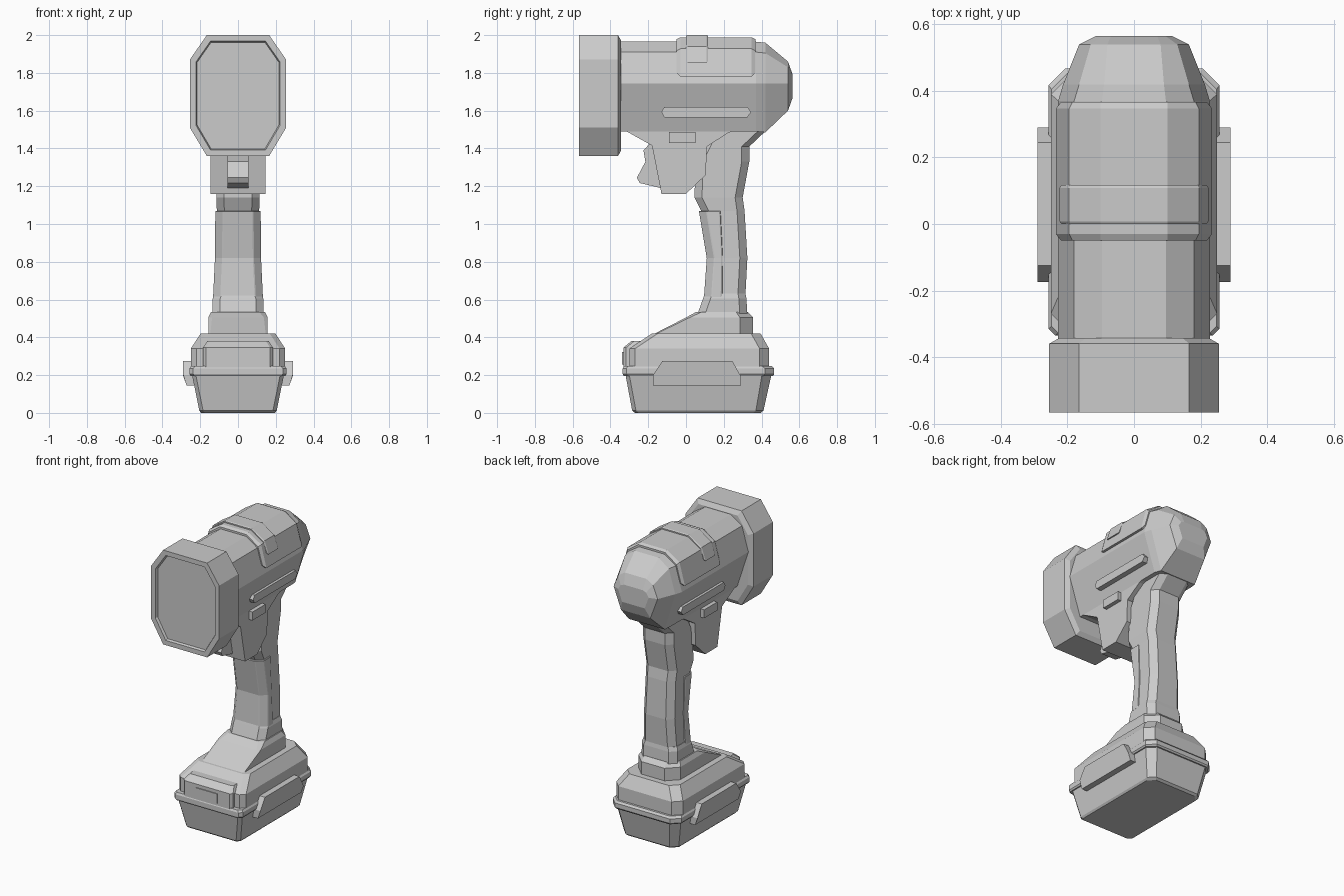
import bpy, bmesh
from mathutils import Vector


def finish(name, bm, bevel=0.0):
    bmesh.ops.recalc_face_normals(bm, faces=bm.faces)
    me = bpy.data.meshes.new(name)
    bm.to_mesh(me)
    bm.free()
    ob = bpy.data.objects.new(name, me)
    bpy.context.collection.objects.link(ob)
    if bevel:
        m = ob.modifiers.new("bevel", 'BEVEL')
        m.width, m.segments, m.limit_method = bevel, 1, 'ANGLE'
        m.angle_limit = 0.6
    return ob


def loft(name, rings, bevel=0.0):
    """Skin a list of equal-length vertex rings and cap both ends."""
    bm = bmesh.new()
    vs = [[bm.verts.new(p) for p in r] for r in rings]
    n = len(vs[0])
    for a, b in zip(vs, vs[1:]):
        for i in range(n):
            j = (i + 1) % n
            bm.faces.new((a[i], a[j], b[j], b[i]))
    bm.faces.new(vs[0])
    bm.faces.new(vs[-1])
    return finish(name, bm, bevel)


def section(y, half):
    """Mirrored cross-section in xz at a given y."""
    return [(x, y, z) for x, z in half] + [(-x, y, z) for x, z in reversed(half)]


def plan(z, y0, y1, hw, cf=0.04, cb=0.04):
    """Rectangle in xy with chamfered front and back corners."""
    half = [(hw - cf, y0), (hw, y0 + cf), (hw, y1 - cb), (hw - cb, y1)]
    return [(x, y, z) for x, y in half] + [(-x, y, z) for x, y in reversed(half)]


def slab(name, prof, x0, x1, bevel=0.0):
    """Side profile in yz extruded from x0 to x1."""
    return loft(name, [[(x, y, z) for y, z in prof] for x in (x0, x1)], bevel)


# Lamp head with recessed lens
def head_ring(y, d):
    return section(y, [(0.165 - d * 0.6, 2.0 - d), (0.255 - d, 1.87 - d * 0.4),
                       (0.255 - d, 1.51 + d * 0.4), (0.165 - d * 0.6, 1.36 + d)])


loft("lamp_head", [head_ring(-0.343, 0.03), head_ring(-0.36, 0),
                   head_ring(-0.567, 0), head_ring(-0.567, 0.032),
                   head_ring(-0.55, 0.038)])

# Motor body with rounded rear
full = [(0.096, 1.965), (0.18, 1.91), (0.228, 1.745), (0.145, 1.49)]
loft("main_body", [
    section(-0.35, full), section(0.37, full),
    section(0.42, [(0.09, 1.96), (0.165, 1.905), (0.213, 1.745), (0.135, 1.485)]),
    section(0.54, [(0.08, 1.86), (0.13, 1.83), (0.165, 1.745), (0.11, 1.6)]),
    section(0.565, [(0.07, 1.79), (0.095, 1.78), (0.115, 1.75), (0.085, 1.67)])])


# Saddle pad over the top and its strap
def saddle(name, y0, y1, c, low, wide, top):
    def ring(y, lift, d):
        return section(y, [(wide - lift * 0.3 - d, low + lift),
                           (0.195 - d, 1.925 + (top - 1.985) - d), (0.1, top - d)])
    loft(name, [ring(y0, c, c * 0.5), ring(y0 + c, 0, 0),
                ring(y1 - c, 0, 0), ring(y1, c, c * 0.5)])


saddle("top_pad", -0.05, 0.367, 0.02, 1.78, 0.235, 1.988)
saddle("pad_strap", 0.0, 0.117, 0.008, 1.855, 0.224, 2.0)

# Trigger housing and trigger
slab("trigger_housing", [(-0.35, 1.51), (-0.18, 1.415), (-0.13, 1.16), (0.0, 1.16),
                         (0.105, 1.26), (0.11, 1.41), (0.225, 1.483), (0.3, 1.51)],
     -0.145, 0.145)
slab("trigger", [(-0.17, 1.45), (-0.225, 1.39), (-0.215, 1.33), (-0.26, 1.245),
                 (-0.245, 1.217), (-0.11, 1.185), (-0.1, 1.43)], -0.055, 0.055)

# Side ridges, buttons and battery clips on both sides
for s, side in ((1, "right"), (-1, "left")):
    slab(side + "_ridge", [(-0.13, 1.593), (-0.115, 1.565), (0.325, 1.565),
                           (0.345, 1.593), (0.325, 1.62), (-0.115, 1.62)],
         s * 0.14, s * 0.205)
    slab(side + "_button", [(-0.09, 1.43), (0.05, 1.43), (0.05, 1.487), (-0.09, 1.487)],
         s * 0.13, s * 0.172)
    clip = [(-0.175, 0.145), (0.29, 0.145), (0.29, 0.195), (0.245, 0.275),
            (-0.125, 0.275), (-0.175, 0.2)]
    loft(side + "_clip", [[(s * 0.22, y, z) for y, z in clip],
                          [(s * (0.272 if z < 0.15 else 0.29), y, z) for y, z in clip]])

# Handle
loft("handle", [plan(z, y0, y1, hw) for z, y0, y1, hw in (
    (0.50, 0.08, 0.315, 0.122), (0.63, 0.108, 0.315, 0.122), (0.82, 0.125, 0.325, 0.115),
    (1.07, 0.08, 0.31, 0.112), (1.14, 0.045, 0.30, 0.115), (1.33, 0.05, 0.335, 0.115),
    (1.41, 0.09, 0.335, 0.115), (1.5, 0.13, 0.43, 0.115))])

# Soft grip insert on the handle front
loft("grip_insert", [plan(z, y0, y1, hw, 0.04, 0.005) for z, y0, y1, hw in (
    (0.61, 0.095, 0.192, 0.132), (0.82, 0.11, 0.195, 0.122), (1.07, 0.068, 0.183, 0.12))],
    0.004)

# Collar and ramp joining the handle to the base
loft("handle_collar", [plan(0.52, 0.06, 0.325, 0.134), plan(0.605, 0.09, 0.32, 0.134),
                       plan(0.632, 0.1, 0.315, 0.125)])
loft("base_ramp", [plan(0.415, -0.175, 0.355, 0.157, 0.01, 0.07),
                   plan(0.505, 0.0, 0.355, 0.157, 0.02, 0.07),
                   plan(0.535, 0.055, 0.325, 0.142, 0.03, 0.06)])

# Battery shoe, front plate and latch
loft("battery_shoe", [plan(0.23, -0.30, 0.44, 0.25, 0.03, 0.05),
                      plan(0.34, -0.30, 0.44, 0.25, 0.03, 0.05),
                      plan(0.42, -0.18, 0.395, 0.198, 0.03, 0.05)])
loft("front_plate", [plan(0.23, -0.332, -0.1, 0.185, 0.015, 0.005),
                     plan(0.345, -0.332, -0.1, 0.185, 0.015, 0.005),
                     plan(0.38, -0.29, -0.1, 0.163, 0.015, 0.005)])
slab("latch_button", [(-0.338, 0.257), (-0.338, 0.322), (-0.3, 0.322), (-0.3, 0.257)],
     -0.08, 0.08)

# Battery rim and tub
loft("battery_rim", [plan(0.195, -0.33, 0.46, 0.25, 0.02, 0.05),
                     plan(0.205, -0.335, 0.467, 0.257, 0.02, 0.05),
                     plan(0.235, -0.335, 0.467, 0.257, 0.02, 0.05),
                     plan(0.248, -0.328, 0.455, 0.248, 0.02, 0.05)])
loft("battery_tub", [plan(0.0, -0.27, 0.395, 0.195, 0.02, 0.04),
                     plan(0.012, -0.285, 0.41, 0.205, 0.02, 0.04),
                     plan(0.2, -0.32, 0.452, 0.243, 0.02, 0.05)])
